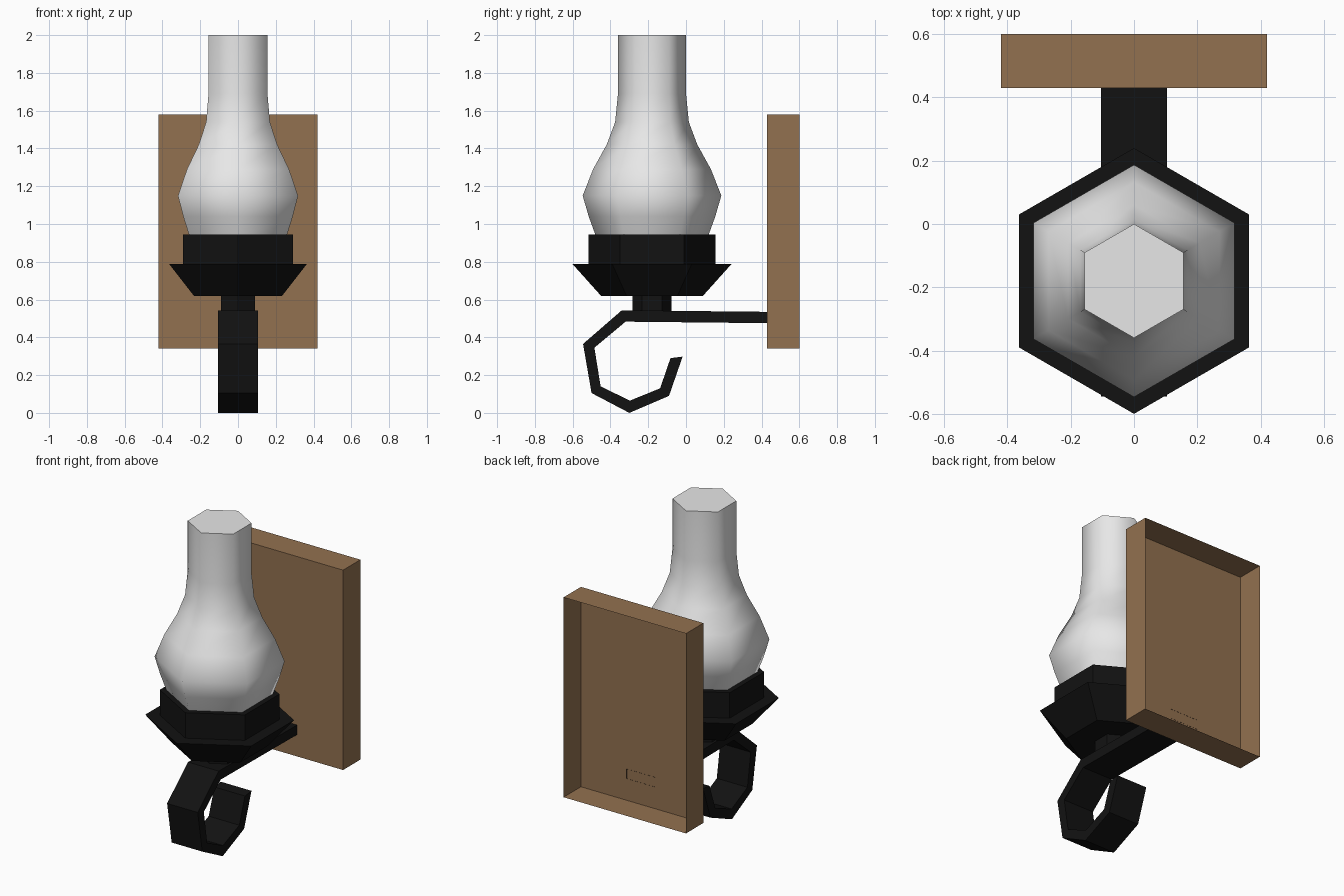
import bpy, bmesh, math

if "Cube" in bpy.data.objects:
    bpy.data.objects.remove(bpy.data.objects["Cube"])

CENTRE_Y = -0.18  # axis of the lamp


def material(name, rgb):
    m = bpy.data.materials.new(name)
    m.diffuse_color = (*rgb, 1.0)
    m.use_nodes = True
    m.node_tree.nodes["Principled BSDF"].inputs["Base Color"].default_value = m.diffuse_color
    return m


GLASS = material("white_glass", (0.8, 0.8, 0.8))
IRON = material("black_iron", (0.006, 0.006, 0.006))
WOOD = material("brown_wood", (0.29, 0.165, 0.08))


def finish(name, bm, mat):
    bmesh.ops.recalc_face_normals(bm, faces=bm.faces[:])
    me = bpy.data.meshes.new(name)
    bm.to_mesh(me)
    bm.free()
    me.materials.append(mat)
    ob = bpy.data.objects.new(name, me)
    bpy.context.collection.objects.link(ob)
    return ob


def loft(bm, rings, cap_start=True, cap_end=True):
    """Skin a list of closed rings of points."""
    rings = [[bm.verts.new(p) for p in ring] for ring in rings]
    for a, b in zip(rings, rings[1:]):
        n = len(a)
        for i in range(n):
            bm.faces.new((a[i], a[(i + 1) % n], b[(i + 1) % n], b[i]))
    if cap_start:
        bm.faces.new(rings[0][::-1])
    if cap_end:
        bm.faces.new(rings[-1])


def hex_turned(name, profile, mat):
    """Six-sided turned part from (radius, z) pairs, corners facing +-y."""
    angles = [math.radians(30 + 60 * i) for i in range(6)]
    bm = bmesh.new()
    loft(bm, [[(r * math.cos(a), CENTRE_Y + r * math.sin(a), z) for a in angles]
              for r, z in profile])
    return finish(name, bm, mat)


# glass chimney, smooth shaded with a flat top
chimney = hex_turned("glass_chimney", [
    (0.295, 0.93), (0.335, 1.04), (0.367, 1.15), (0.312, 1.29),
    (0.24, 1.42), (0.195, 1.54), (0.18, 1.69), (0.18, 2.0)], GLASS)
bpy.context.view_layer.objects.active = chimney
chimney.select_set(True)
bpy.ops.object.shade_smooth_by_angle(angle=math.radians(65))

# burner: stem, flared dish and collar
hex_turned("lamp_holder", [
    (0.104, 0.53), (0.104, 0.62), (0.27, 0.62), (0.42, 0.787),
    (0.337, 0.787), (0.337, 0.945)], IRON)

# scrolled bracket: flat strip swept along (outer, inner) y-z pairs
W = 0.105
strip = [((0.431, 0.535), (0.431, 0.475)), ((-0.34, 0.543), (-0.32, 0.483)),
         ((-0.545, 0.365), (-0.485, 0.345)), ((-0.50, 0.105), (-0.452, 0.14)),
         ((-0.30, 0.0), (-0.297, 0.065)), ((-0.09, 0.09), (-0.137, 0.13)),
         ((-0.018, 0.298), (-0.082, 0.29))]
bm = bmesh.new()
loft(bm, [[(-W, *o), (W, *o), (W, *i), (-W, *i)] for o, i in strip],
     cap_start=False)
finish("scroll_bracket", bm, IRON)

# wall board: thin shell, open at the back
bm = bmesh.new()
loft(bm, [[(x, y, z) for x, z in ((-0.42, 0.34), (0.42, 0.34),
                                  (0.42, 1.58), (-0.42, 1.58))]
          for y in (0.43, 0.60)], cap_end=False)
finish("wall_board", bm, WOOD)
